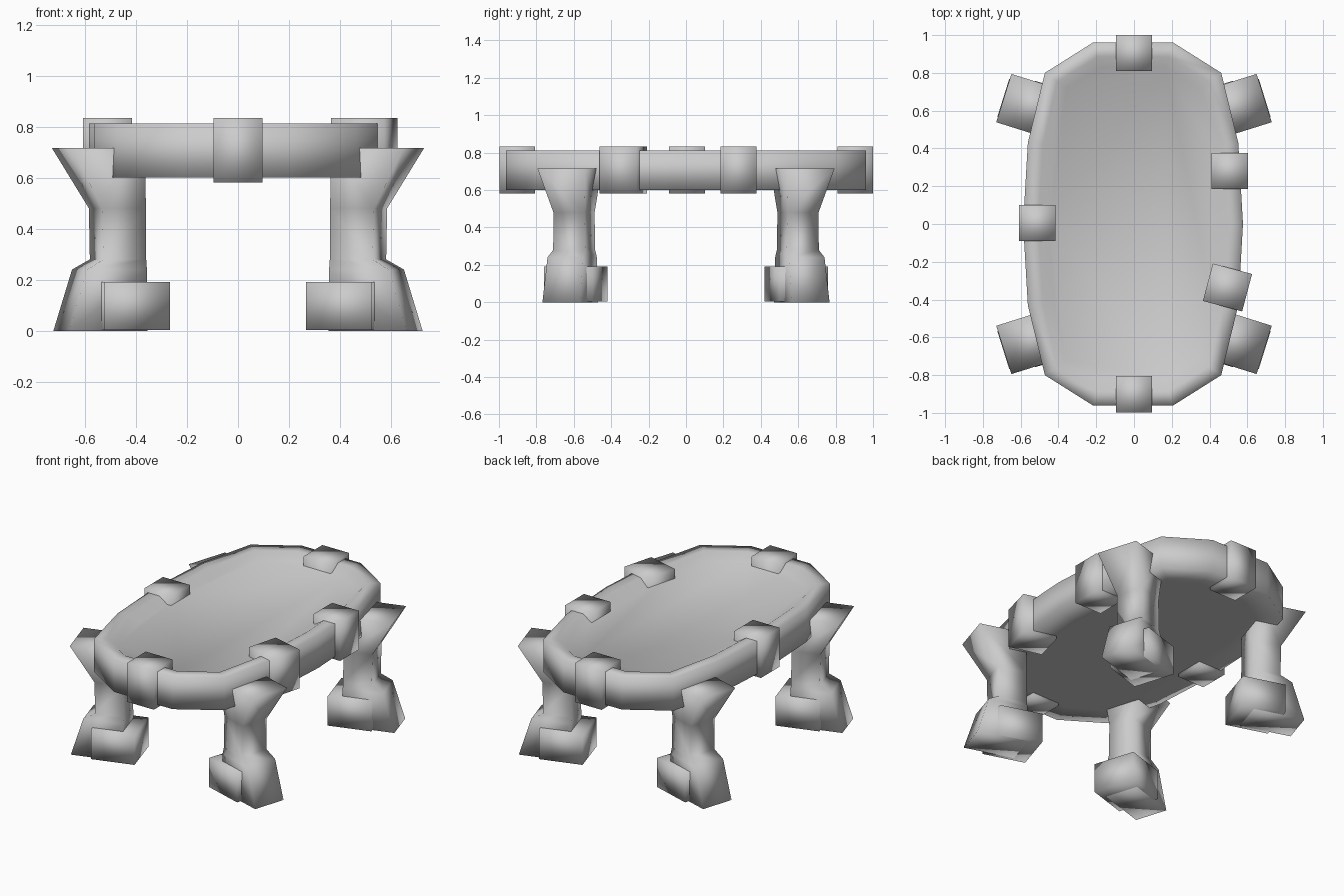
import bpy, bmesh, math
from mathutils import Matrix

if "Cube" in bpy.data.objects:
    bpy.data.objects.remove(bpy.data.objects["Cube"], do_unlink=True)

stone = bpy.data.materials.new("plain grey")
stone.use_nodes = True
grey = (0.6, 0.6, 0.6, 1)
stone.diffuse_color = grey
stone.node_tree.nodes["Principled BSDF"].inputs["Base Color"].default_value = grey


def finish(name, bm):
    """Turn a bmesh into a smooth shaded object."""
    bmesh.ops.recalc_face_normals(bm, faces=bm.faces)
    for f in bm.faces:
        f.smooth = True
    mesh = bpy.data.meshes.new(name)
    bm.to_mesh(mesh)
    bm.free()
    mesh.materials.append(stone)
    ob = bpy.data.objects.new(name, mesh)
    bpy.context.collection.objects.link(ob)


def loft(bm, rings):
    """Skin stacked rings of points, cap both ends and return the caps."""
    loops = [[bm.verts.new(p) for p in ring] for ring in rings]
    n = len(loops[0])
    for a, b in zip(loops, loops[1:]):
        for i in range(n):
            j = (i + 1) % n
            bm.faces.new((a[i], a[j], b[j], b[i]))
    caps = [bm.faces.new(loops[0]), bm.faces.new(loops[-1])]
    bmesh.ops.recalc_face_normals(bm, faces=bm.faces)
    return caps


def block(bm, centre, size, angle=0):
    bmesh.ops.create_cube(bm, size=1, matrix=Matrix.Translation(centre)
                          @ Matrix.Rotation(angle, 4, "Z") @ Matrix.Diagonal((*size, 1)))


# Oval table top: flat rim around a shallow sunken panel
quarter = [(0.582, 0), (0.557, 0.43), (0.467, 0.8), (0.21, 0.962)]
half = quarter + [(-x, y) for x, y in reversed(quarter)]
outline = half + [(-x, -y) for x, y in half[1:-1]]
bm = bmesh.new()
bottom, top = loft(bm, [[(x - 0.005, y, z) for x, y in outline] for z in (0.6, 0.812)])
bmesh.ops.inset_individual(bm, faces=[bottom], thickness=0.16)
bmesh.ops.inset_individual(bm, faces=[top], thickness=0.08)
bmesh.ops.inset_individual(bm, faces=[top], thickness=0.06)
for v in top.verts:
    v.co.z = 0.772
finish("table_top", bm)

# Square clamps around the rim
clamps = {
    "front_clamp": (0, -0.902, 0),
    "back_clamp": (0, 0.905, 0),
    "right_clamp": (-0.512, 0.005, 0),
    "left_back_clamp": (0.507, 0.28, 0),
    "left_front_clamp": (0.495, -0.336, -0.26),
}
for name, (x, y, angle) in clamps.items():
    bm = bmesh.new()
    block(bm, (x, y, 0.707), (0.215 if angle else 0.192, 0.205 if angle else 0.192, 0.252), angle)
    finish(name, bm)

# Splayed legs: height, inner reach, outer reach, half width
sections = [(0, 0.54, 0.86, 0.105), (0.24, 0.54, 0.785, 0.10), (0.28, 0.54, 0.715, 0.09),
            (0.48, 0.54, 0.72, 0.087), (0.716, 0.56, 0.857, 0.134)]
turn = Matrix.Rotation(math.radians(17.4), 4, "Z")
for sx, side in ((1, "left"), (-1, "right")):
    for sy, end in ((-1, "front"), (1, "back")):
        place = Matrix.Diagonal((sx, sy, 1, 1)) @ turn
        bm = bmesh.new()
        loft(bm, [[(a, 0.43 - w, z), (b, 0.43 - w, z), (b, 0.43 + w, z), (a, 0.43 + w, z)]
                  for z, a, b, w in sections])
        bm.transform(place)
        finish(f"{end}_{side}_leg", bm)
        bm = bmesh.new()
        block(bm, (0.592, 0.432, 0.098), (0.27, 0.27, 0.188))
        bm.transform(place)
        finish(f"{end}_{side}_foot", bm)
